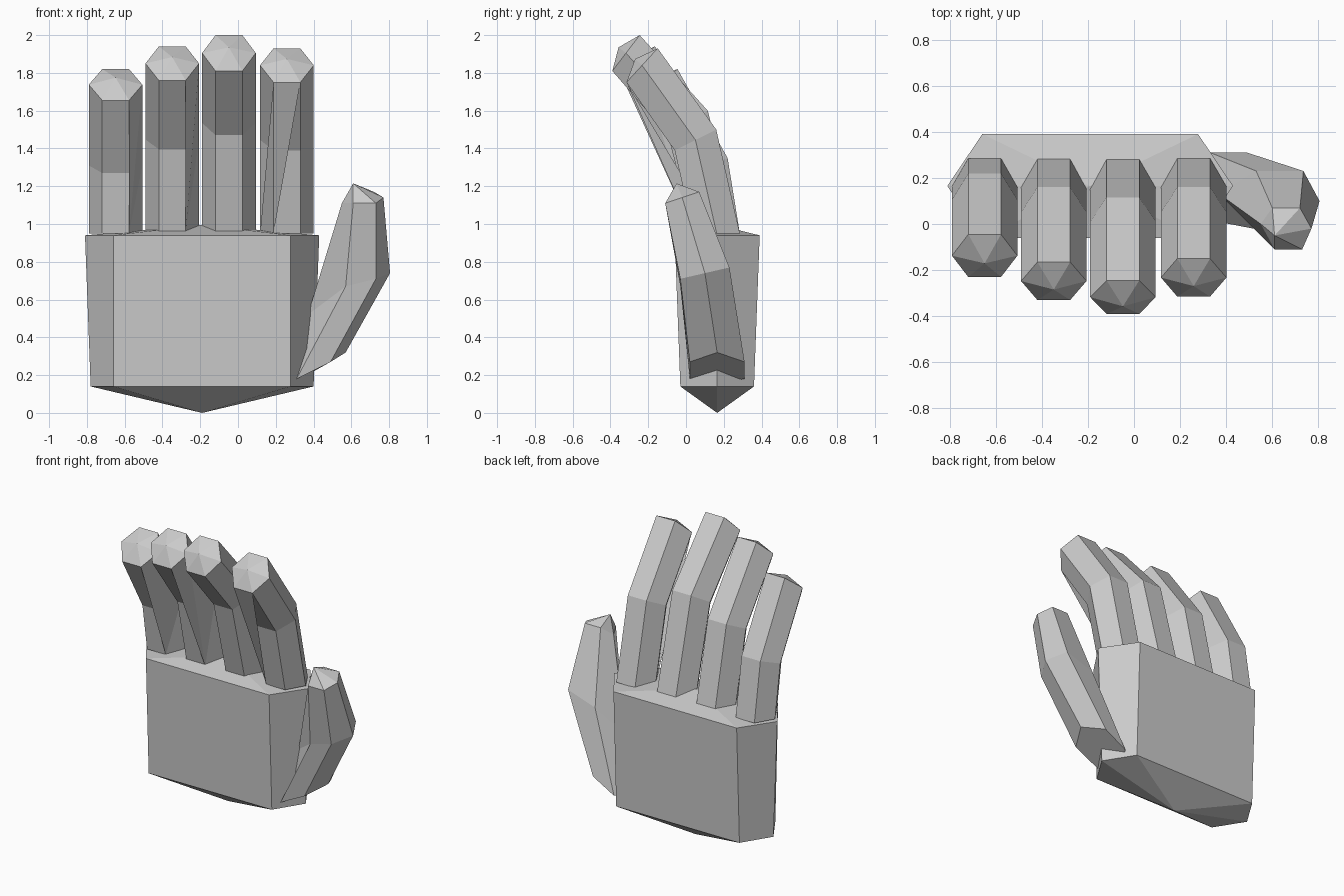
import bpy
from mathutils import Vector

cube = bpy.data.objects.get("Cube")
if cube:
    bpy.data.objects.remove(cube, do_unlink=True)

grey = bpy.data.materials.new("plain_grey")
grey.use_nodes = True
grey.diffuse_color = (0.6, 0.6, 0.6, 1)
grey.node_tree.nodes["Principled BSDF"].inputs["Base Color"].default_value = (0.6, 0.6, 0.6, 1)

# Vertex order in every six-sided ring
FL, FR, R, BR, BL, L = range(6)
BASE, BEND, TIP = 0, 6, 12


def hex_ring(x, half, flat, front, back):
    """Ring with flat front and back edges; front and back are (y, z)."""
    (fy, fz), (by, bz) = front, back
    my, mz = (fy + by) / 2, (fz + bz) / 2
    return [(x - flat, fy, fz), (x + flat, fy, fz), (x + half, my, mz),
            (x + flat, by, bz), (x - flat, by, bz), (x - half, my, mz)]


def loft(name, rings, top, bottom=None, webs=()):
    """Join rings with quads, close the ends with fans, add web triangles."""
    verts = [v for ring in rings for v in ring]
    faces = []
    for r in range(len(rings) - 1):
        for i in range(6):
            j = (i + 1) % 6
            faces.append((r * 6 + i, r * 6 + j, r * 6 + 6 + j, r * 6 + 6 + i))
    last = len(verts) - 6
    verts.append(top)
    faces += [(last + i, last + (i + 1) % 6, last + 6) for i in range(6)]
    if bottom:
        verts.append(bottom)
        faces += [((i + 1) % 6, i, last + 7) for i in range(6)]
    else:
        faces.append(tuple(reversed(range(6))))
    faces += webs
    mesh = bpy.data.meshes.new(name)
    mesh.from_pydata(verts, [], faces)
    mesh.materials.append(grey)
    obj = bpy.data.objects.new(name, mesh)
    bpy.context.collection.objects.link(obj)
    return obj


# Palm: tapered slab with shallow pointed ends
PALM_X, PALM_Y = -0.19, 0.165
loft("palm",
     [hex_ring(PALM_X, 0.59, 0.468, (-0.03, 0.14), (0.36, 0.14)),
      hex_ring(PALM_X, 0.62, 0.468, (-0.06, 0.94), (0.39, 0.94))],
     (PALM_X, PALM_Y, 0.995), (PALM_X, PALM_Y, 0))

# Webs span the inside of the bend on some fingers
right_web = [(BASE + FR, TIP + R, TIP + FR), (BASE + FR, BEND + R, TIP + R)]
left_web = [(BASE + FL, TIP + FR, TIP + FL), (BASE + L, BASE + FL, TIP + FL)]

# Fingers: x, bend front and back, tip front and back, webs
fingers = {
    "little_finger": (-0.648, (-0.01, 1.27), (0.22, 1.35), (-0.23, 1.655), (-0.045, 1.82), right_web),
    "ring_finger": (-0.348, (-0.06, 1.395), (0.16, 1.5), (-0.33, 1.76), (-0.165, 1.94), right_web),
    "middle_finger": (-0.048, (-0.095, 1.47), (0.115, 1.6), (-0.39, 1.81), (-0.245, 2.0), []),
    "index_finger": (0.259, (-0.06, 1.39), (0.16, 1.5), (-0.315, 1.75), (-0.15, 1.93), left_web),
}
for name, (x, bend_f, bend_b, tip_f, tip_b, webs) in fingers.items():
    rings = [hex_ring(x, 0.142, 0.071, f, b) for f, b in
             (((0.04, 0.95), (0.285, 0.95)), (bend_f, bend_b), (tip_f, tip_b))]
    front, back = Vector((x, *tip_f)), Vector((x, *tip_b))
    outward = (back - front).cross(Vector((1, 0, 0))).normalized()
    if outward.z < 0:
        outward.negate()
    loft(name, rings, tuple((front + back) / 2 + outward * 0.05), webs=webs)

# Thumb: leaning out from the side of the palm
thumb_base = [(0.31, 0.02, 0.18), (0.49, 0.02, 0.27), (0.57, 0.165, 0.32),
              (0.49, 0.31, 0.27), (0.33, 0.31, 0.18), (0.25, 0.165, 0.16)]
thumb_bend = [(0.57, -0.03, 0.67), (0.73, -0.03, 0.71), (0.805, 0.10, 0.74),
              (0.735, 0.23, 0.77), (0.53, 0.23, 0.70), (0.37, 0.13, 0.52)]
thumb_tip = [(0.61, -0.11, 1.11), (0.73, -0.11, 1.11), (0.77, -0.02, 1.14),
             (0.72, 0.07, 1.17), (0.60, 0.07, 1.17), (0.55, 0.0, 1.11)]
loft("thumb", [thumb_base, thumb_bend, thumb_tip], (0.61, -0.05, 1.215))
